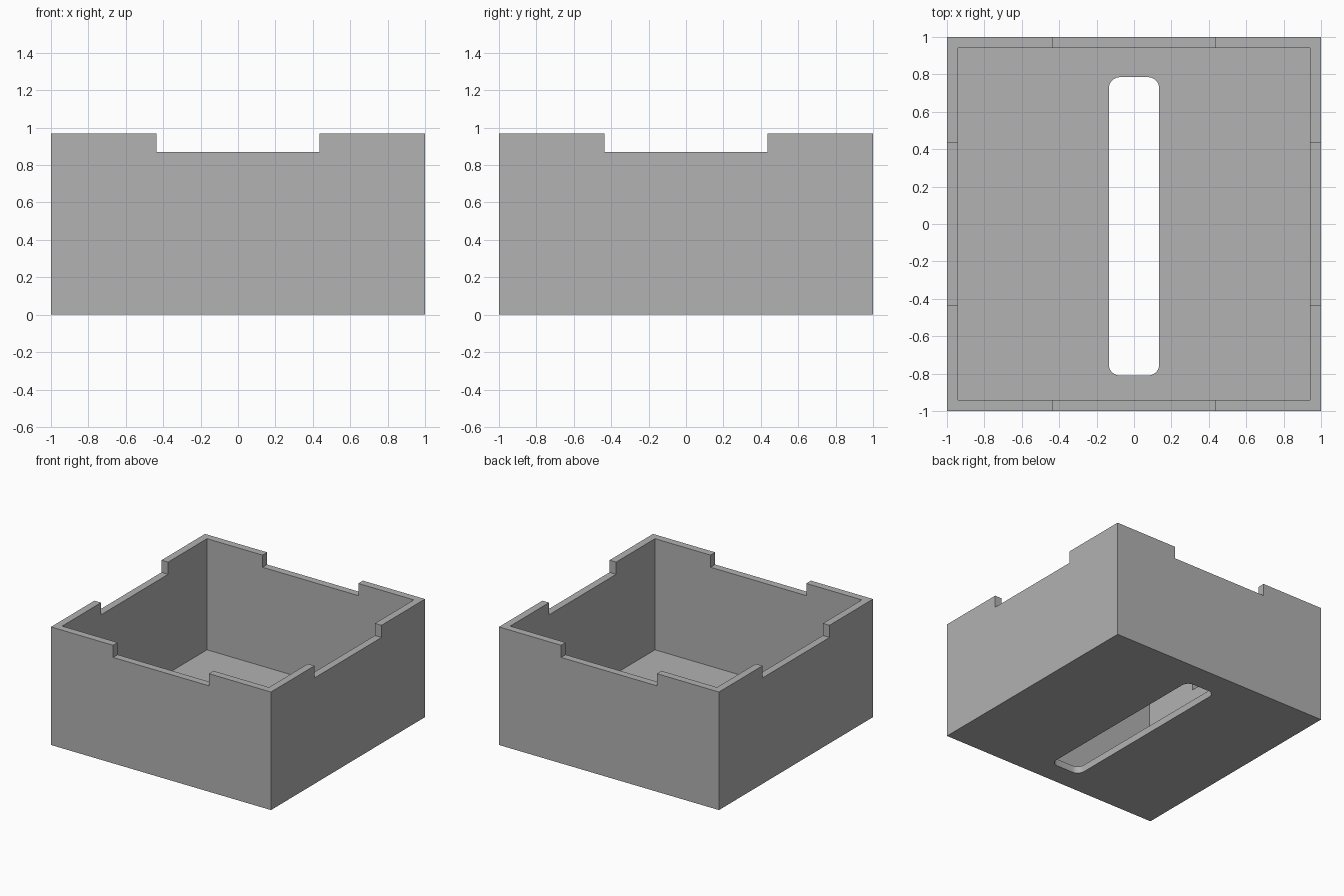
import bpy
import bmesh
from mathutils import Matrix

if "Cube" in bpy.data.objects:
    bpy.data.objects.remove(bpy.data.objects["Cube"], do_unlink=True)

WALL, FLOOR, HEIGHT = 0.06, 0.057, 0.97
NOTCH_HALF, NOTCH_Z = 0.435, 0.87
SLOT_HALF, SLOT_FRONT, SLOT_BACK, SLOT_RADIUS = 0.135, -0.81, 0.785, 0.06

grey = bpy.data.materials.new("plain grey")
grey.use_nodes = True
colour = (0.445, 0.445, 0.445, 1)
grey.diffuse_color = colour
grey.node_tree.nodes["Principled BSDF"].inputs["Base Color"].default_value = colour


def box(name, low, high, corner_radius=0):
    """Box between two corners, optionally with rounded upright edges."""
    size = [b - a for a, b in zip(low, high)]
    middle = [(a + b) / 2 for a, b in zip(low, high)]
    bm = bmesh.new()
    bmesh.ops.create_cube(bm, size=1, matrix=Matrix.Translation(middle) @ Matrix.Diagonal((*size, 1)))
    if corner_radius:
        upright = [e for e in bm.edges if abs(e.verts[0].co.z - e.verts[1].co.z) > 0.01]
        bmesh.ops.bevel(bm, geom=upright, offset=corner_radius, segments=8,
                        profile=0.5, affect='EDGES')
    mesh = bpy.data.meshes.new(name)
    bm.to_mesh(mesh)
    bm.free()
    mesh.materials.append(grey)
    obj = bpy.data.objects.new(name, mesh)
    bpy.context.collection.objects.link(obj)
    return obj


# Outer block
tray = box("open_box", (-1, -1, 0), (1, 1, HEIGHT))

# Cavity, rim notches on all four sides, and floor slot
inner = 1 - WALL
cutters = [
    box("cavity_cutter", (-inner, -inner, FLOOR), (inner, inner, 1.5)),
    box("side_notch_cutter", (-1.2, -NOTCH_HALF, NOTCH_Z), (1.2, NOTCH_HALF, 1.4)),
    box("front_back_notch_cutter", (-NOTCH_HALF, -1.2, NOTCH_Z), (NOTCH_HALF, 1.2, 1.4)),
    box("slot_cutter", (-SLOT_HALF, SLOT_FRONT, -0.2), (SLOT_HALF, SLOT_BACK, 0.3), SLOT_RADIUS),
]

bpy.ops.object.select_all(action='DESELECT')
tray.select_set(True)
bpy.context.view_layer.objects.active = tray
for cutter in cutters:
    cutter.hide_render = True
    mod = tray.modifiers.new(cutter.name, 'BOOLEAN')
    mod.operation = 'DIFFERENCE'
    mod.solver = 'EXACT'
    mod.object = cutter
    bpy.ops.object.modifier_apply(modifier=mod.name)
    bpy.data.objects.remove(cutter, do_unlink=True)

bpy.ops.object.shade_smooth_by_angle()
